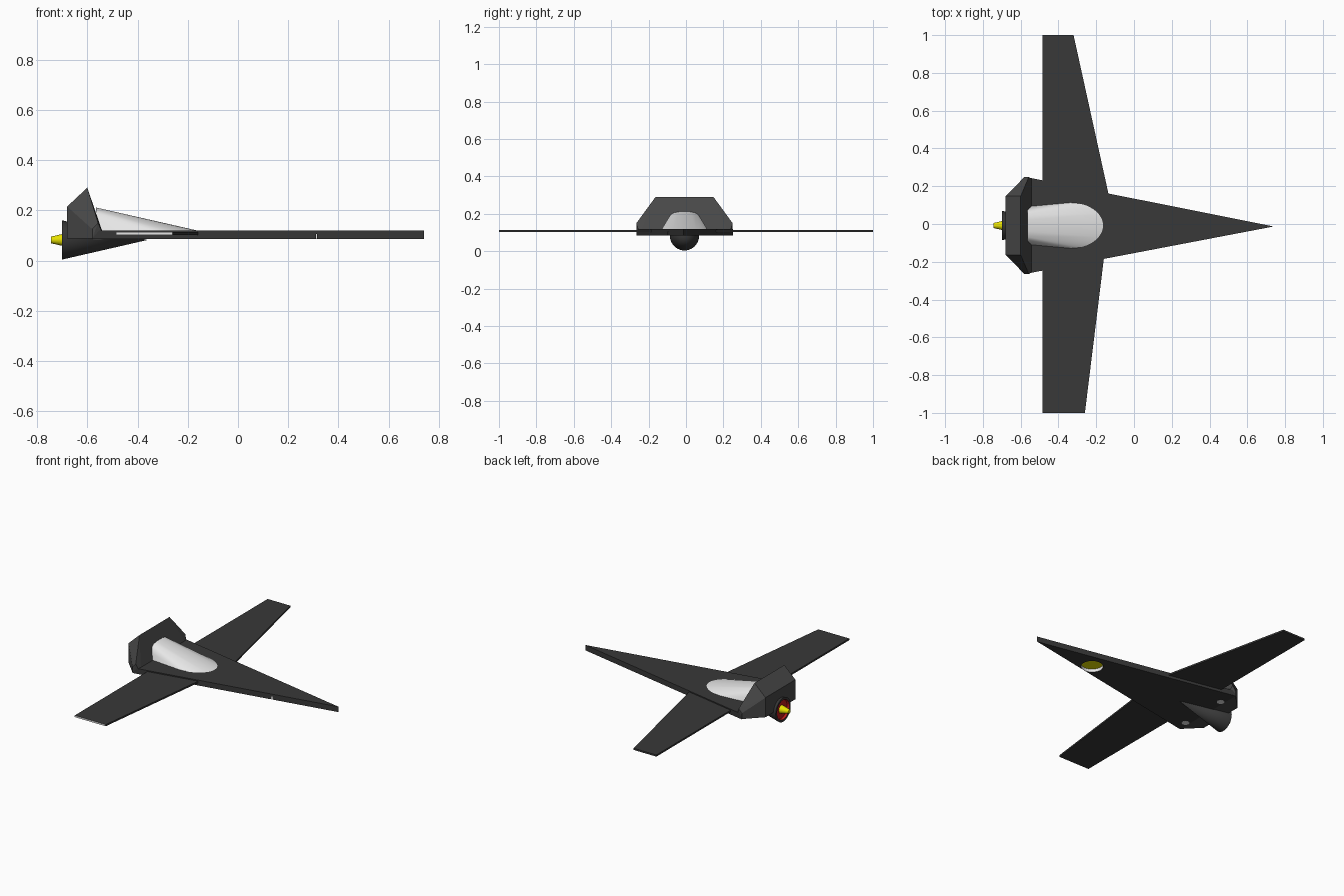
import bpy, bmesh
from math import sin, cos, pi
from mathutils import Matrix

cube = bpy.data.objects.get("Cube")
if cube:
    bpy.data.objects.remove(cube, do_unlink=True)

CY = -0.008  # centreline of the fuselage


def material(name, rgb):
    m = bpy.data.materials.new(name)
    m.use_nodes = True
    m.diffuse_color = (*rgb, 1)
    m.node_tree.nodes["Principled BSDF"].inputs["Base Color"].default_value = (*rgb, 1)
    return m


DARK = material("charcoal", (0.04, 0.04, 0.04))
GREY = material("dark_grey", (0.065, 0.065, 0.065))
LIGHT = material("light_grey", (0.8, 0.8, 0.8))
RED = material("red", (0.5, 0.01, 0.01))
YELLOW = material("yellow", (0.8, 0.75, 0.0))


def finish(name, bm, *mats):
    bmesh.ops.recalc_face_normals(bm, faces=bm.faces)
    mesh = bpy.data.meshes.new(name)
    bm.to_mesh(mesh)
    bm.free()
    for m in mats:
        mesh.materials.append(m)
    ob = bpy.data.objects.new(name, mesh)
    bpy.context.collection.objects.link(ob)
    return ob


def activate(ob):
    bpy.ops.object.select_all(action='DESELECT')
    ob.select_set(True)
    bpy.context.view_layer.objects.active = ob


def smooth(ob):
    activate(ob)
    bpy.ops.object.shade_smooth_by_angle(angle=0.6)


def hull(name, points, *mats):
    """Convex solid around a few points."""
    bm = bmesh.new()
    verts = [bm.verts.new(p) for p in points]
    res = bmesh.ops.convex_hull(bm, input=verts)
    junk = {g for g in res["geom_interior"] + res["geom_unused"]
            if isinstance(g, bmesh.types.BMVert)}
    bmesh.ops.delete(bm, geom=list(junk), context='VERTS')
    bmesh.ops.dissolve_limit(bm, angle_limit=0.01, verts=bm.verts, edges=bm.edges)
    return finish(name, bm, *mats)


def prism(name, outline, z0, z1, *mats):
    bm = bmesh.new()
    base = bm.faces.new([bm.verts.new((x, y, z0)) for x, y in outline])
    top = bmesh.ops.extrude_face_region(bm, geom=[base])["geom"]
    bmesh.ops.translate(bm, vec=(0, 0, z1 - z0),
                        verts=[v for v in top if isinstance(v, bmesh.types.BMVert)])
    return finish(name, bm, *mats)


def circle(x, y, r, n=32):
    return [(x + r * cos(2 * pi * i / n), y + r * sin(2 * pi * i / n)) for i in range(n)]


def lathe_x(name, profile, *mats, z=0.082, n=40):
    """Spin (x, radius) points around a lengthwise axis."""
    bm = bmesh.new()
    verts = [bm.verts.new((x, r, 0)) for x, r in profile]
    edges = [bm.edges.new(pair) for pair in zip(verts, verts[1:])]
    bmesh.ops.spin(bm, geom=verts + edges, cent=(0, 0, 0), axis=(1, 0, 0),
                   angle=2 * pi, steps=n)
    bmesh.ops.remove_doubles(bm, verts=bm.verts, dist=0.0005)
    bmesh.ops.transform(bm, matrix=Matrix.Translation((0, CY, z)), verts=bm.verts)
    return finish(name, bm, *mats)


# Fuselage: a long flat arrowhead with a round recess below the nose
fuselage = prism("fuselage", [(0.74, -0.013), (-0.58, 0.25), (-0.58, -0.265)],
                 0.085, 0.12, DARK, LIGHT, YELLOW)
LX, LY, LR = 0.30, -0.03, 0.066
cutter = prism("recess_cutter", circle(LX, LY, LR), 0.06, 0.105, DARK)
cutter.hide_render = True
mod = fuselage.modifiers.new("recess", 'BOOLEAN')
mod.operation, mod.solver, mod.object = 'DIFFERENCE', 'EXACT', cutter
activate(fuselage)
bpy.ops.object.modifier_apply(modifier=mod.name)
bpy.data.objects.remove(cutter, do_unlink=True)
for p in fuselage.data.polygons:
    p.material_index = 0
    if (p.center.x - LX) ** 2 + (p.center.y - LY) ** 2 < (LR + 0.002) ** 2 \
            and 0.088 < p.center.z < 0.11:
        p.material_index = 2 if abs(p.normal.z) > 0.9 else 1

# Wings: thin tapered sheets, one with a pale tip edge
left = prism("wing_far", [(-0.485, 0), (-0.10, 0), (-0.32, 1), (-0.485, 1)],
             0.102, 0.113, DARK)
right = prism("wing_near", [(-0.485, 0), (-0.137, 0), (-0.26, -1), (-0.485, -1)],
              0.102, 0.113, DARK, LIGHT)
for p in right.data.polygons:
    p.material_index = int(p.normal.y < -0.9 and p.center.y < -0.9)

# Tail housing: faceted block with a raised ridge
half = [(-0.68, 0.155, 0.087), (-0.68, 0.155, 0.215), (-0.60, 0.155, 0.29),
        (-0.58, 0.257, 0.087), (-0.58, 0.257, 0.125), (-0.557, 0.257, 0.15),
        (-0.53, 0.24, 0.087)]
hull("tail_housing", [(x, CY + s * y, z) for x, y, z in half for s in (1, -1)], GREY)

# Canopy: arched at the back, sloping down to a rounded front
arch = [(0.10, 0.12), (0.09, 0.16), (0.078, 0.19), (0.06, 0.205), (0.03, 0.211)]
points = [(-0.565, CY + s * y, z) for y, z in arch for s in (1, -1)]
N = 24
for i in range(N + 1):
    a = -pi / 2 + pi * i / N
    points.append((-0.33 + 0.175 * cos(a), CY + 0.122 * sin(a), 0.118))
smooth(hull("canopy", points, LIGHT))

# Engine: cone below the body with a red mouth
engine = lathe_x("engine_cone", [(-0.36, 0), (-0.70, 0.078), (-0.70, 0.064),
                                 (-0.686, 0.060), (-0.686, 0)], DARK, RED)
for p in engine.data.polygons:
    r = ((p.center.y - CY) ** 2 + (p.center.z - 0.082) ** 2) ** 0.5
    p.material_index = int(-0.698 < p.center.x < -0.68 and r < 0.066)
smooth(engine)

# Exhaust nozzle
smooth(lathe_x("exhaust_nozzle", [(-0.68, 0), (-0.68, 0.028), (-0.745, 0.013),
                                  (-0.745, 0)], YELLOW, n=24))

# Small pale discs below the tail
for name, y in (("belly_disc_far", 0.14), ("belly_disc_near", -0.185)):
    prism(name, circle(-0.555, y, 0.023, 16), 0.083, 0.088, LIGHT)
